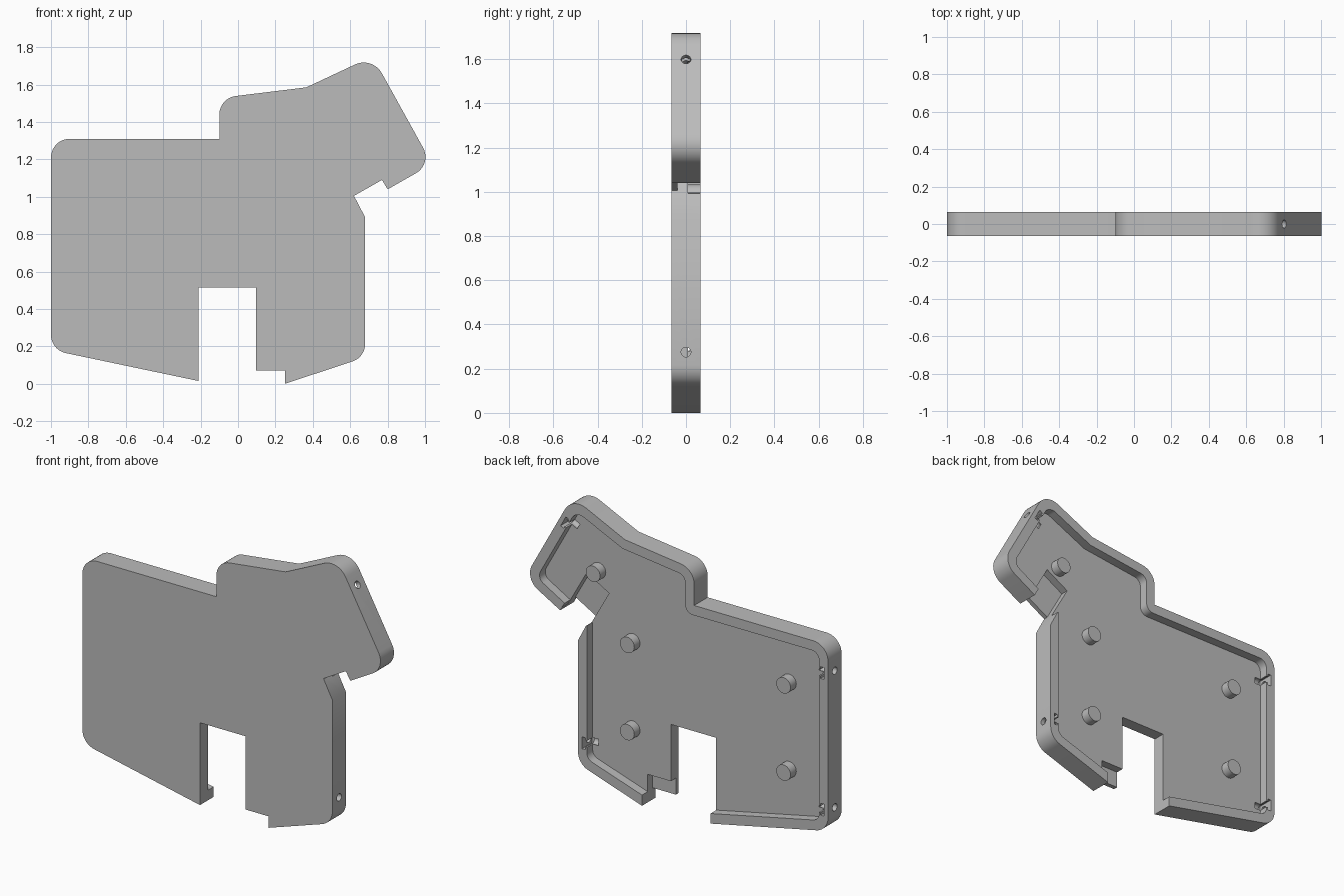
import bpy, bmesh, math
from mathutils import Vector, Matrix

if "Cube" in bpy.data.objects:
    bpy.data.objects.remove(bpy.data.objects["Cube"])

FRONT, FLOOR, BACK, THIN = -0.065, 0.01, 0.065, -0.038


def rounded(points, steps=10):
    """Turn (x, z, radius) corners into a polygon with arc fillets."""
    out, n = [], len(points)
    for i, (x, z, r) in enumerate(points):
        p = Vector((x, z))
        if r == 0:
            out.append(p)
            continue
        a = (Vector(points[i - 1][:2]) - p).normalized()
        b = (Vector(points[(i + 1) % n][:2]) - p).normalized()
        half = a.angle(b) / 2
        centre = p + (a + b).normalized() * (r / math.sin(half))
        s = p + a * (r / math.tan(half)) - centre
        e = p + b * (r / math.tan(half)) - centre
        sweep = s.angle_signed(e)
        for k in range(steps + 1):
            t = -sweep * k / steps
            out.append(centre + Vector((s.x * math.cos(t) - s.y * math.sin(t),
                                        s.x * math.sin(t) + s.y * math.cos(t))))
    return out


def make_object(name, bm):
    bmesh.ops.recalc_face_normals(bm, faces=bm.faces)
    mesh = bpy.data.meshes.new(name)
    bm.to_mesh(mesh)
    bm.free()
    ob = bpy.data.objects.new(name, mesh)
    bpy.context.collection.objects.link(ob)
    return ob


def slab(name, points, y0, y1):
    """Profile in the xz plane extruded from y0 to y1."""
    bm = bmesh.new()
    face = bm.faces.new([bm.verts.new((p.x, y0, p.y)) for p in rounded(points)])
    ext = bmesh.ops.extrude_face_region(bm, geom=[face])
    bmesh.ops.translate(bm, vec=(0, y1 - y0, 0),
                        verts=[v for v in ext["geom"] if isinstance(v, bmesh.types.BMVert)])
    return make_object(name, bm)


def cylinder(name, start, direction, radius, length):
    bm = bmesh.new()
    d = Vector(direction).normalized()
    mid = Vector(start) + d * length / 2
    m = Matrix.Translation(mid) @ d.to_track_quat('Z', 'Y').to_matrix().to_4x4()
    bmesh.ops.create_cone(bm, cap_ends=True, segments=32, radius1=radius,
                          radius2=radius, depth=length, matrix=m)
    return make_object(name, bm)


def cut(target, cutter):
    mod = target.modifiers.new("cut", 'BOOLEAN')
    mod.operation, mod.solver, mod.object = 'DIFFERENCE', 'EXACT', cutter
    bpy.context.view_layer.objects.active = target
    bpy.ops.object.modifier_apply(modifier=mod.name)
    bpy.data.objects.remove(cutter)


# Solid animal-shaped shell
shell = slab("half_shell", [
    (-0.1, 1.31, 0), (-1, 1.31, 0.1), (-1, 0.181, 0.1), (-0.21, 0.015, 0),
    (-0.21, 0.515, 0), (0.095, 0.515, 0), (0.095, 0.07, 0), (0.25, 0.07, 0),
    (0.25, 0, 0), (0.68, 0.142, 0.1), (0.68, 0.89, 0), (0.62, 1.005, 0),
    (0.77, 1.09, 0), (0.80, 1.04, 0), (1.038, 1.175, 0.1), (0.719, 1.751, 0.11),
    (0.365, 1.585, 0), (-0.1, 1.528, 0.1)], FRONT, BACK)

# Cavity leaving the raised rim, open at the legs and the neck
cut(shell, slab("cavity_cutter", [
    (-0.04, 1.25, 0.05), (-0.94, 1.25, 0.05), (-0.94, 0.23, 0.05), (-0.21, 0.076, 0),
    (-0.1, 0.053, 0), (0.05, 0.06, 0), (0.24, 0.062, 0), (0.62, 0.186, 0.05),
    (0.62, 0.995, 0), (0.64, 0.985, 0), (0.79, 1.06, 0), (0.77, 1.091, 0),
    (0.956, 1.198, 0.05), (0.694, 1.671, 0.06), (0.382, 1.527, 0),
    (-0.04, 1.475, 0.05)], FLOOR, 0.2))

# Thinned areas at the neck and the front foot
cut(shell, slab("neck_recess_cutter", [
    (0.51, 1.20, 0), (0.631, 0.985, 0), (0.781, 1.07, 0), (0.66, 1.285, 0)], THIN, 0.04))
cut(shell, slab("foot_recess_cutter", [
    (0.05, 0.03, 0), (0.25, 0.03, 0), (0.25, 0.17, 0), (0.05, 0.17, 0)], THIN, 0.04))

# Screw holes with pockets in the rim: position on the edge and inward direction
for x, z, dx, dz in ((-1, 1.13, 1, 0), (-1, 0.30, 1, 0), (0.68, 0.275, -1, 0),
                     (0.803, 1.599, -0.875, -0.484)):
    d, side, p = Vector((dx, dz)), Vector((-dz, dx)), Vector((x, z))
    start = p - d * 0.03
    cut(shell, cylinder("hole_cutter", (start.x, 0, start.y), (dx, 0, dz), 0.022, 0.13))
    corners = [p + d * a + side * b for a, b in
               ((0.027, -0.036), (0.05, -0.036), (0.05, 0.036), (0.027, 0.036))]
    cut(shell, slab("pocket_cutter", [(c.x, c.y, 0) for c in corners], -0.03, 0.2))
    corners = [p + d * a + side * b for a, b in
               ((0.04, -0.02), (0.07, -0.02), (0.07, 0.02), (0.04, 0.02))]
    cut(shell, slab("slot_cutter", [(c.x, c.y, 0) for c in corners], 0.0, 0.2))

# Locating pins
parts = [shell]
for x, z in ((0.35, 0.95), (0.35, 0.42), (-0.70, 0.985), (-0.70, 0.455), (0.58, 1.32)):
    parts.append(cylinder("locating_pin", (x, FLOOR - 0.01, z), (0, 1, 0), 0.048, BACK - FLOOR + 0.01))

# Plain grey plastic
grey = bpy.data.materials.new("grey plastic")
grey.diffuse_color = (0.5, 0.5, 0.5, 1)
grey.use_nodes = True
grey.node_tree.nodes["Principled BSDF"].inputs["Base Color"].default_value = grey.diffuse_color
for ob in parts:
    ob.data.materials.clear()
    ob.data.materials.append(grey)
    for poly in ob.data.polygons:
        poly.material_index = 0
    ob.select_set(True)
bpy.context.view_layer.objects.active = shell
bpy.ops.object.shade_smooth_by_angle(angle=math.radians(30))
